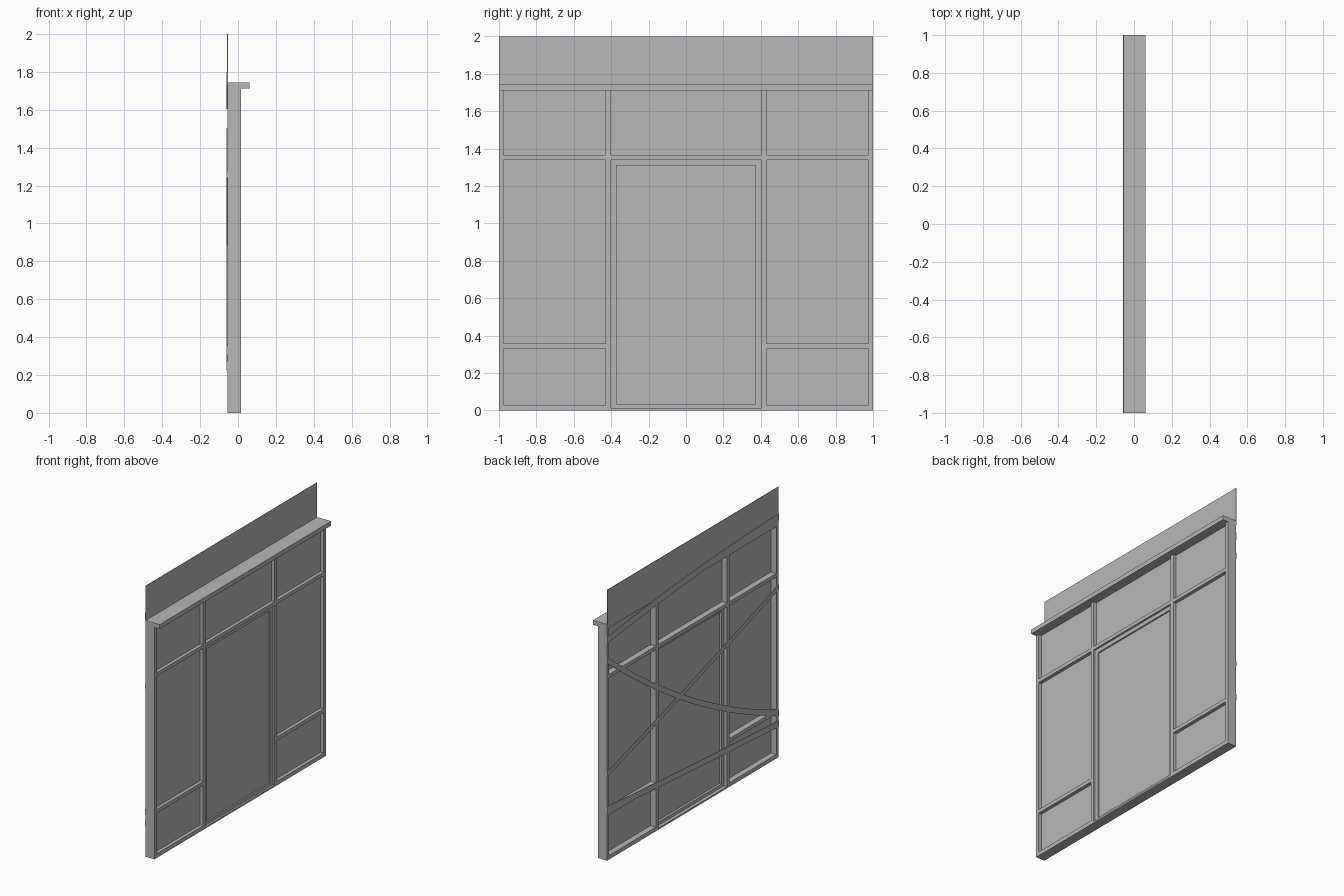
import bpy
import bmesh

cube = bpy.data.objects.get("Cube")
if cube:
    bpy.data.objects.remove(cube, do_unlink=True)

# One plain grey for everything
grey = bpy.data.materials.new("plain_grey")
grey.use_nodes = True
COLOUR = (0.48, 0.48, 0.48, 1)
grey.diffuse_color = COLOUR
grey.node_tree.nodes["Principled BSDF"].inputs["Base Color"].default_value = COLOUR


def finish(name, bm):
    bmesh.ops.recalc_face_normals(bm, faces=bm.faces)
    mesh = bpy.data.meshes.new(name)
    bm.to_mesh(mesh)
    bm.free()
    mesh.materials.append(grey)
    obj = bpy.data.objects.new(name, mesh)
    bpy.context.collection.objects.link(obj)
    return obj


def box(name, x, y, z):
    """Box from (low, high) pairs on each axis."""
    bm = bmesh.new()
    bmesh.ops.create_cube(bm, size=1)
    for v in bm.verts:
        for axis, (lo, hi) in enumerate((x, y, z)):
            v.co[axis] = lo if v.co[axis] < 0 else hi
    return finish(name, bm)


def strap(name, start, middle, end, width):
    """Flat bent strip across the back; heights run from y = 1 to y = -1."""
    bm = bmesh.new()
    steps = 20
    rows = []
    for i in range(steps + 1):
        t = i / steps
        bend = 2 * middle - (start + end) / 2
        z = start * (1 - t) ** 2 + 2 * bend * t * (1 - t) + end * t * t
        rows.append([bm.verts.new((-0.058, 1 - 2 * t, z + s * width / 2)) for s in (-1, 1)])
    for a, b in zip(rows, rows[1:]):
        bm.faces.new((a[0], a[1], b[1], b[0]))
    obj = finish(name, bm)
    thick = obj.modifiers.new("thickness", "SOLIDIFY")
    thick.thickness = 0.003
    thick.offset = 0


DEPTH = (-0.055, 0.017)
GLASS = (-0.012, -0.008)
TOP = 1.72
RAIL = (1.34, 1.367)

# Posts and side bays, repeated on both sides
for side, label in ((-1, "right"), (1, "left")):
    def span(a, b):
        return tuple(sorted((side * a, side * b)))
    box(label + "_end_post", DEPTH, span(0.975, 1), (0, TOP))
    box(label + "_mullion", DEPTH, span(0.402, 0.43), (0, TOP))
    box(label + "_bottom_rail", DEPTH, span(0.43, 0.975), (0, 0.03))
    box(label + "_low_rail", DEPTH, span(0.43, 0.975), (0.33, 0.357))
    box(label + "_window_glass", GLASS, span(0.43, 0.975), (0.03, RAIL[0]))
    box(label + "_door_stile", (-0.03, 0.003), span(0.372, 0.402), (0.012, RAIL[0]))

# Full width rails and upper glass
box("transom_rail", DEPTH, (-0.975, 0.975), RAIL)
box("transom_glass", GLASS, (-0.975, 0.975), (RAIL[1], TOP))
box("top_rail", DEPTH, (-1, 1), (1.712, 1.74))

# Door
box("door_threshold", DEPTH, (-0.402, 0.402), (0, 0.012))
box("door_top_stile", (-0.03, 0.003), (-0.372, 0.372), (RAIL[0] - 0.03, RAIL[0]))
box("door_bottom_stile", (-0.03, 0.003), (-0.372, 0.372), (0.012, 0.035))
box("door_panel", GLASS, (-0.372, 0.372), (0.035, RAIL[0] - 0.03))

# Cornice and the thin sign board standing above it
box("cornice", (-0.056, 0.06), (-1, 1), (1.712, 1.745))
box("sign_board", (-0.057, -0.054), (-1, 1), (1.735, 2))

# Loose straps across the back
strap("upper_strap", 1.63, 1.73, 1.775, 0.05)
strap("sagging_strap", 1.48, 0.8, 0.33, 0.045)
strap("diagonal_strap", 0.64, 0.94, 1.26, 0.035)
strap("lower_strap", 0.38, 0.31, 0.25, 0.045)
